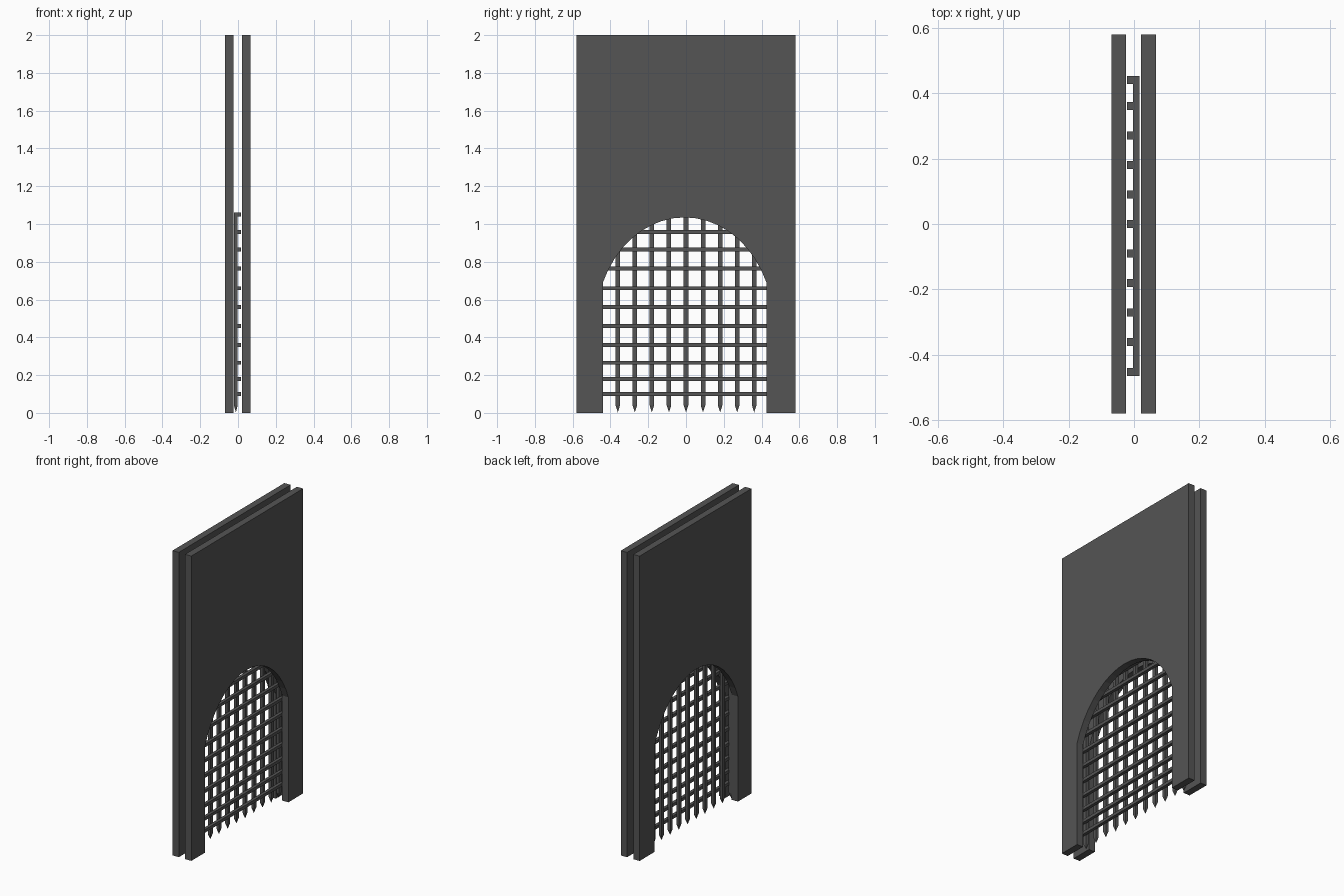
import bpy, bmesh, math

if "Cube" in bpy.data.objects:
    bpy.data.objects.remove(bpy.data.objects["Cube"])

iron = bpy.data.materials.new("dark_grey")
iron.diffuse_color = (0.09, 0.09, 0.09, 1)
iron.use_nodes = True
iron.node_tree.nodes["Principled BSDF"].inputs["Base Color"].default_value = iron.diffuse_color


def finish(bm, name):
    bmesh.ops.recalc_face_normals(bm, faces=bm.faces)
    mesh = bpy.data.meshes.new(name)
    bm.to_mesh(mesh)
    bm.free()
    mesh.materials.append(iron)
    obj = bpy.data.objects.new(name, mesh)
    bpy.context.collection.objects.link(obj)
    return obj


def box(name, x0, x1, y0, y1, z0, z1):
    bm = bmesh.new()
    bmesh.ops.create_cube(bm, size=1)
    for v in bm.verts:
        v.co = ((x0 + x1) / 2 + v.co.x * (x1 - x0),
                (y0 + y1) / 2 + v.co.y * (y1 - y0),
                (z0 + z1) / 2 + v.co.z * (z1 - z0))
    return finish(bm, name)


# Arched opening: elliptical arc rising from the jambs
MID, HALF, A, B, CZ = -0.007, 0.433, 0.47, 0.565, 0.47
t = math.acos(HALF / A)
arch = []
for i in range(19):
    a = t + (math.pi - 2 * t) * i / 18
    arch.append((MID - A * math.cos(a), CZ + B * math.sin(a)))


def wall(name, x0, x1):
    outline = ([(-0.58, 0), (MID - HALF, 0)] + arch +
               [(MID + HALF, 0), (0.58, 0), (0.58, 2), (-0.58, 2)])
    bm = bmesh.new()
    face = bm.faces.new([bm.verts.new((x0, y, z)) for y, z in outline])
    ext = bmesh.ops.extrude_face_region(bm, geom=[face], use_keep_orig=True)
    verts = [g for g in ext["geom"] if isinstance(g, bmesh.types.BMVert)]
    bmesh.ops.translate(bm, verts=verts, vec=(x1 - x0, 0, 0))
    return finish(bm, name)


# Two wall slabs with a slot between them
wall("wall_slab_left", -0.069, -0.024)
wall("wall_slab_right", 0.022, 0.067)


# Vertical bars with pointed lower ends
def spiked_bar(name, y, w=0.012, x0=-0.0215, x1=-0.0015):
    bm = bmesh.new()
    rings = [[bm.verts.new((x, y + s * w, z)) for x, s in
              ((x0, -1), (x1, -1), (x1, 1), (x0, 1))] for z in (1.06, 0.04)]
    tip = bm.verts.new(((x0 + x1) / 2, y, 0.003))
    bm.faces.new(rings[0])
    for i in range(4):
        j = (i + 1) % 4
        bm.faces.new((rings[0][i], rings[0][j], rings[1][j], rings[1][i]))
        bm.faces.new((rings[1][i], rings[1][j], tip))
    return finish(bm, name)


for i, y in enumerate([-0.453] + [0.0903 * k for k in range(-4, 5)] + [0.441]):
    spiked_bar(f"vertical_bar_{i + 1}", y)

# Horizontal bars
for i, z in enumerate((0.1, 0.18, 0.265, 0.36, 0.46, 0.56, 0.66, 0.765, 0.865, 0.957, 1.05)):
    box(f"horizontal_bar_{i + 1}", -0.0035, 0.017, -0.465, 0.453, z - 0.01, z + 0.01)
